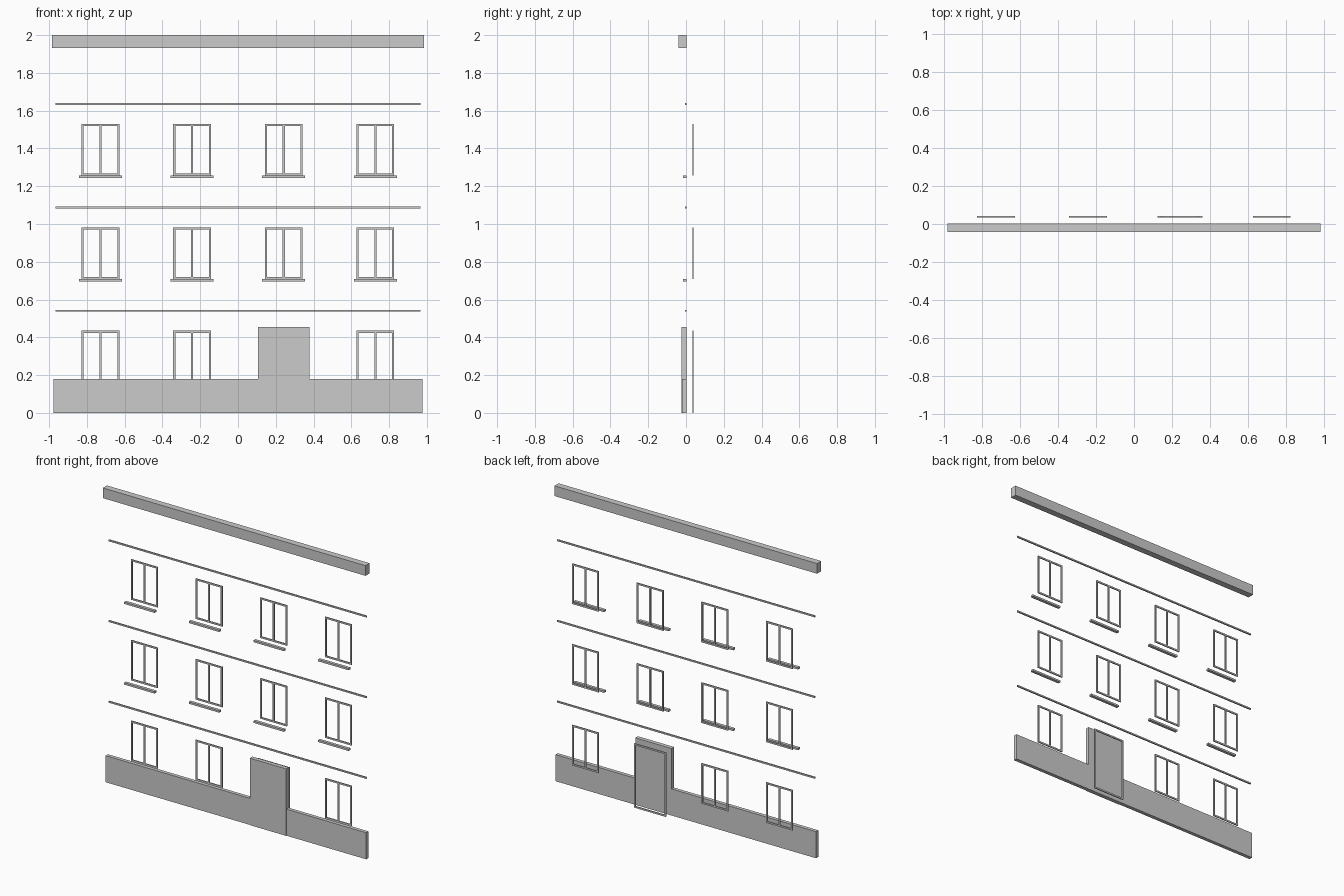
import bpy
import bmesh
from mathutils import Matrix, Vector

if "Cube" in bpy.data.objects:
    bpy.data.objects.remove(bpy.data.objects["Cube"])


def add_box(bm, x0, x1, y0, y1, z0, z1):
    centre = Vector(((x0 + x1) / 2, (y0 + y1) / 2, (z0 + z1) / 2))
    size = Matrix.Diagonal((x1 - x0, y1 - y0, z1 - z0, 1))
    bmesh.ops.create_cube(bm, size=1, matrix=Matrix.Translation(centre) @ size)


def finish(bm, name):
    mesh = bpy.data.meshes.new(name)
    bm.to_mesh(mesh)
    bm.free()
    obj = bpy.data.objects.new(name, mesh)
    bpy.context.collection.objects.link(obj)
    return obj


def box(name, *extents):
    bm = bmesh.new()
    add_box(bm, *extents)
    return finish(bm, name)


def frame(name, cx, width, z0, z1, mullion, bar=0.011, y0=0.034, y1=0.041):
    # One connected outline with square openings
    bm = bmesh.new()
    xa, xb = cx - width / 2, cx + width / 2
    xs = [xa, xa + bar, xb - bar, xb]
    if mullion:
        xs[2:2] = [cx - bar / 2, cx + bar / 2]
    zs = [z0, z0 + bar, z1 - bar, z1]
    grid = [[bm.verts.new((x, y0, z)) for z in zs] for x in xs]
    for i in range(len(xs) - 1):
        for j in range(3):
            if i % 2 and j == 1:
                continue
            bm.faces.new((grid[i][j], grid[i + 1][j],
                          grid[i + 1][j + 1], grid[i][j + 1]))
    obj = finish(bm, name)
    solid = obj.modifiers.new("depth", 'SOLIDIFY')
    solid.thickness = y1 - y0
    solid.offset = -1
    return obj


BACK = 0.003
FLOOR = 0.547
COLUMNS = (-0.728, -0.243, 0.242, 0.727)
DOOR_X = COLUMNS[2]

# Long horizontal mouldings
box("cornice", -0.985, 0.985, -0.041, BACK, 1.931, 2.0)
box("plinth", -0.977, 0.977, -0.022, BACK, 0, 0.18)
for floor in range(3):
    z = 0.541 + FLOOR * floor
    box(f"string_course_{floor}", -0.967, 0.967, -0.006, BACK, z - 0.005, z + 0.005)

# Entrance
box("door_surround", DOOR_X - 0.136, DOOR_X + 0.136, -0.025, BACK, 0, 0.454)
frame("door_frame", DOOR_X, 0.238, 0, 0.435, False)

# Windows with sills on the upper floors
for floor in range(3):
    for col, x in enumerate(COLUMNS):
        if floor == 0 and x == DOOR_X:
            continue
        z = 0.162 + FLOOR * floor
        frame(f"window_frame_{floor}_{col}", x, 0.2, z, z + 0.273, True)
        if floor:
            box(f"window_sill_{floor}_{col}", x - 0.114, x + 0.114,
                -0.017, BACK, z - 0.013, z)
